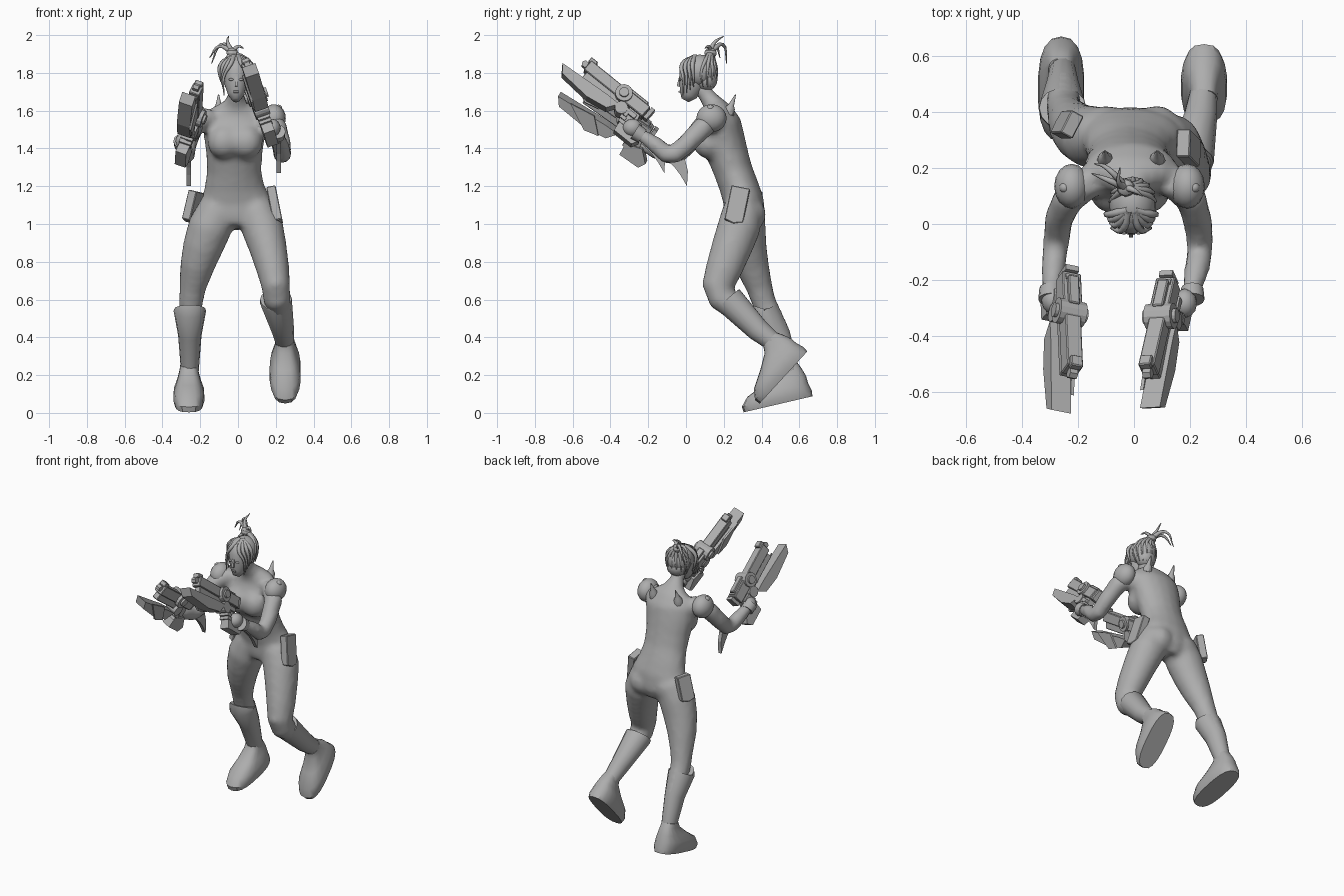
import bpy, bmesh, math
from mathutils import Vector, Matrix

if "Cube" in bpy.data.objects:
    bpy.data.objects.remove(bpy.data.objects["Cube"])

grey = bpy.data.materials.new("plain grey")
grey.use_nodes = True
grey.diffuse_color = (0.42, 0.42, 0.42, 1)
grey.node_tree.nodes["Principled BSDF"].inputs["Base Color"].default_value = (0.42, 0.42, 0.42, 1)


def finish(bm, name, smooth=None):
    bmesh.ops.recalc_face_normals(bm, faces=bm.faces)
    mesh = bpy.data.meshes.new(name)
    bm.to_mesh(mesh)
    bm.free()
    obj = bpy.data.objects.new(name, mesh)
    bpy.context.scene.collection.objects.link(obj)
    mesh.materials.append(grey)
    if smooth:
        bpy.ops.object.select_all(action="DESELECT")
        bpy.context.view_layer.objects.active = obj
        obj.select_set(True)
        bpy.ops.object.shade_smooth_by_angle(angle=math.radians(smooth))
    return obj


def skin_rings(bm, rings):
    n = len(rings[0])
    vs = [[bm.verts.new(p) for p in r] for r in rings]
    for lo, hi in zip(vs, vs[1:]):
        for i in range(n):
            bm.faces.new((lo[i], lo[(i + 1) % n], hi[(i + 1) % n], hi[i]))
    bm.faces.new(vs[0])
    bm.faces.new(vs[-1][::-1])


def loft(bm, path, n=16):
    """Tube through (x, y, z, half width, half depth) stations."""
    pts = [Vector(p[:3]) for p in path]
    rings = []
    for i, p in enumerate(path):
        t = (pts[min(i + 1, len(pts) - 1)] - pts[max(i - 1, 0)]).normalized()
        a = (Vector((1, 0, 0)) - t * t.x).normalized()
        b = t.cross(a)
        rings.append([pts[i] + a * p[3] * math.cos(k * math.tau / n)
                      + b * p[-1] * math.sin(k * math.tau / n) for k in range(n)])
    skin_rings(bm, rings)


def ball(bm, loc, size, u=16, v=10):
    m = Matrix.Translation(loc) @ Matrix.Diagonal((*size, 1))
    bmesh.ops.create_uvsphere(bm, u_segments=u, v_segments=v, radius=1, matrix=m)


def box(bm, frame, loc, size):
    m = frame @ Matrix.Translation(loc) @ Matrix.Diagonal((*size, 1))
    bmesh.ops.create_cube(bm, size=1, matrix=m)


def prism(bm, frame, outline, width, shift=0):
    """Side outline in the frame's yz plane, extruded along its x axis."""
    skin_rings(bm, [[frame @ Vector((shift + s * width / 2, *p)) for p in outline] for s in (-1, 1)])


def disc(bm, frame, loc, radius, width, n=14):
    m = frame @ Matrix.Translation(loc) @ Matrix.Rotation(math.pi / 2, 4, "Y")
    bmesh.ops.create_cone(bm, cap_ends=True, segments=n, radius1=radius, radius2=radius, depth=width, matrix=m)


# Body: overlapping lofts fused into one skin
bm = bmesh.new()
loft(bm, [(-.01, .30, .98, .09, .09), (-.01, .31, 1.04, .185, .11), (-.01, .305, 1.12, .187, .108),
          (-.02, .28, 1.2, .16, .104), (-.02, .25, 1.28, .145, .103), (-.02, .22, 1.37, .15, .11),
          (-.02, .2, 1.45, .162, .112), (-.01, .185, 1.54, .172, .105), (-.01, .17, 1.6, .15, .072),
          (-.01, .14, 1.64, .068, .053), (-.01, .11, 1.68, .044, .045), (-.01, .07, 1.74, .044, .045)])
ball(bm, (-.015, .125, 1.44), (.09, .08, .085))
for s in (-1, 1):
    ball(bm, (-.015 + s * .06, .125, 1.435), (.088, .09, .092))
    ball(bm, (-.01 + s * .09, .335, 1.05), (.09, .09, .09))
loft(bm, [(-.10, .31, 1.08, .11, .105), (-.15, .31, .98, .117, .113), (-.185, .325, .88, .108, .103),
          (-.215, .35, .78, .093, .09), (-.24, .39, .66, .07, .07), (-.25, .415, .58, .064, .064),
          (-.255, .49, .43, .055, .06), (-.255, .55, .22, .042, .045)])
loft(bm, [(.09, .30, 1.08, .1, .105), (.13, .28, .98, .113, .115), (.16, .24, .87, .1, .108),
          (.185, .2, .76, .088, .098), (.2, .17, .67, .076, .087), (.205, .185, .61, .074, .074),
          (.22, .29, .53, .06, .064), (.24, .39, .43, .05, .05), (.25, .475, .36, .042, .042)])
loft(bm, [(.13, .16, 1.57, .06), (.205, .09, 1.51, .058), (.23, 0, 1.42, .053), (.235, -.065, 1.365, .05),
          (.235, -.1, 1.365, .047), (.225, -.155, 1.415, .047), (.205, -.25, 1.48, .033)], 12)
loft(bm, [(-.15, .16, 1.57, .06), (-.235, .09, 1.52, .058), (-.268, .02, 1.43, .053), (-.275, -.045, 1.365, .05),
          (-.28, -.09, 1.36, .047), (-.288, -.16, 1.39, .045), (-.295, -.25, 1.43, .033)], 12)
body = finish(bm, "body")
rm = body.modifiers.new("fuse", "REMESH")
rm.mode, rm.voxel_size, rm.use_smooth_shade = "VOXEL", .018, True
sm = body.modifiers.new("soften", "SMOOTH")
sm.factor, sm.iterations = .5, 5

# Boots: flared shaft and chunky foot
shafts = {"right": [(-.255, .415, .55, .083, .078), (-.255, .412, .54, .086, .081), (-.255, .485, .41, .062, .07),
                    (-.255, .552, .22, .047, .05)],
          "left": [(.2, .225, .6, .083, .078), (.2, .23, .595, .086, .081), (.237, .38, .44, .06, .062),
                   (.25, .48, .36, .048, .048)]}
soles = {"right": (-.26, (.305, .003), (.67, .088)), "left": (.25, (.39, .05), (.642, .325))}
for side, path in shafts.items():
    bm = bmesh.new()
    loft(bm, path, 14)
    finish(bm, side + "_boot_shaft", 35)
    x, toe, heel = soles[side]
    toe, heel = Vector((x, *toe)), Vector((x, *heel))
    mid, d = (toe + heel) / 2, (heel - toe).normalized()
    up = Vector((1, 0, 0)).cross(d)
    rings = []
    for shift, h, hw, hl in ((0, 0, .074, .187), (0, .03, .083, .19), (.015, .075, .08, .165),
                             (.06, .115, .063, .118), (.095, .16, .05, .068), (.1, .19, .046, .05)):
        ring = []
        for k in range(18):
            c, s = math.cos(k * math.tau / 18), math.sin(k * math.tau / 18)
            c, s = math.copysign(abs(c) ** .75, c), math.copysign(abs(s) ** .75, s)
            ring.append(mid + d * (shift + hl * c) + up * h + Vector((hw * s, 0, 0)))
        rings.append(ring)
    bm = bmesh.new()
    skin_rings(bm, rings)
    finish(bm, side + "_boot_foot", 35)

# Thigh pouches
for side, loc, rot, size in (("left", (.195, .27, 1.095), (-.2, -.2, 0), (.05, .1, .2)),
                             ("right", (-.24, .355, 1.09), (-.12, .2, -.5), (.05, .09, .17))):
    bm = bmesh.new()
    frame = Matrix.Translation(loc)
    for axis, angle in zip("ZYX", reversed(rot)):
        frame = frame @ Matrix.Rotation(angle, 4, axis)
    w, h = size[1] / 2, size[2] / 2
    prism(bm, frame, [(-w, -h * .85), (0, -h), (w, -h * .85), (w, h), (-w, h)], size[0])
    bmesh.ops.bevel(bm, geom=bm.edges[:], offset=.004, segments=1, affect="EDGES")
    finish(bm, side + "_thigh_pouch")

# Shoulder pads, back spikes and forearm fins
for side, x, sx, fin in (("left", .19, 1, (.215, -.2, 1.41)), ("right", -.222, -1, (-.26, -.08, 1.34))):
    bm = bmesh.new()
    ball(bm, (x, .135, 1.56), (.063, .08, .074))
    ball(bm, (x + sx * .025, .13, 1.612), (.02, .02, .02), 10, 6)
    finish(bm, side + "_shoulder_pad", 40)
    bm = bmesh.new()
    bx = -.01 + sx * .093
    loft(bm, [(bx, .225, 1.58, .03), (bx, .235, 1.615, .026), (bx, .24, 1.63, .016), (bx, .262, 1.685, .003)], 10)
    finish(bm, side + "_back_spike", 35)
    bm = bmesh.new()
    prism(bm, Matrix.Translation(fin), [(-.04, .02), (.03, .03), (.075, 0), (.09, -.06), (.085, -.14),
                                        (.05, -.08), (.02, -.04)], .024)
    finish(bm, side + "_forearm_fin")

# Pistols, built in a frame whose y axis runs to the muzzle
for side, muzzle, rear, sx, drop in (("left", (.05, -.53, 1.84), (.125, -.2, 1.575), 1, .012),
                                     ("right", (-.22, -.53, 1.72), (-.235, -.18, 1.475), -1, .045)):
    f = (Vector(muzzle) - Vector(rear)).normalized()
    up = Vector((-sx * .35, 0, 1))
    up = (up - f * up.dot(f)).normalized()
    frame = Matrix((f.cross(up), f, up)).transposed().to_4x4()
    frame.translation = muzzle
    bm = bmesh.new()
    box(bm, frame, (0, -.15, 0), (.06, .28, .065))
    box(bm, frame, (0, -.33, 0), (.072, .17, .07))
    box(bm, frame, (0, -.33, .04), (.04, .12, .025))
    box(bm, frame, (0, -.02, .035), (.045, .045, .03))
    box(bm, frame, (0, -.15, -.045), (.04, .24, .06))
    bmesh.ops.bevel(bm, geom=bm.edges[:], offset=.004, segments=1, affect="EDGES")
    disc(bm, frame, (0, .005, 0), .02, .03, 6)
    disc(bm, frame, (0, -.26, 0), .047, .1)
    disc(bm, frame, (0, -.26, 0), .026, .125)
    for y in (-.39, -.43):
        box(bm, frame, (0, y, .005), (.05, .022, .07))
    finish(bm, side + "_pistol_frame")
    bm = bmesh.new()
    low = frame @ Matrix.Translation((0, 0, -drop))
    prism(bm, low, [(.095, -.07), (.06, -.115), (-.12, -.13), (-.24, -.11), (-.28, -.05), (-.2, -.05)], .075)
    prism(bm, low, [(.02, -.06), (-.12, -.04), (-.2, -.12), (-.12, -.14)], .012, sx * .042)
    finish(bm, side + "_pistol_blade")
    bm = bmesh.new()
    prism(bm, frame, [(-.32, 0), (-.39, 0), (-.43, -.15), (-.37, -.15)], .04)
    prism(bm, frame, [(-.34, -.12), (-.43, -.09), (-.49, -.15), (-.47, -.19), (-.35, -.19)], .06)
    disc(bm, frame, (0, -.3, -.07), .035, .08)
    finish(bm, side + "_pistol_grip")
    # Gloved hand wrapped round the grip, with a wrist cuff
    bm = bmesh.new()
    out = Vector(((.208 if sx > 0 else -.298), -.26, (1.485 if sx > 0 else 1.435)))
    grip = frame @ Vector((0, -.36, -.1))
    ball(bm, out.lerp(grip, .4), (.044, .052, .047), 12, 8)
    for k in range(4):
        box(bm, frame, (0, -.325 - k * .008, -.06 - k * .022), (.066, .035, .019))
    box(bm, frame, (-sx * .025, -.36, -.06), (.02, .06, .025))
    loft(bm, [(*(out + Vector((0, .03, -.02))), .04), (*(out + Vector((0, -.01, .005))), .044)], 12)
    finish(bm, side + "_hand", 35)

# Head with face
bm = bmesh.new()
loft(bm, [(-.01, -.005, 1.655, .02, .022), (-.01, .012, 1.685, .043, .048), (-.01, .03, 1.735, .06, .068),
          (-.01, .04, 1.8, .067, .077), (-.01, .05, 1.85, .056, .065), (-.01, .055, 1.88, .02, .02)], 18)
finish(bm, "head", 60)
bm = bmesh.new()
prism(bm, Matrix.Translation((-.01, -.033, 1.735)), [(.01, -.01), (-.016, -.005), (-.004, .045), (.01, .045)], .014)
prism(bm, Matrix.Translation((-.01, -.033, 1.7)), [(.015, -.01), (-.006, -.004), (-.006, .004), (.015, .01)], .026)
for s in (-1, 1):
    ball(bm, (-.01 + s * .026, -.03, 1.765), (.014, .008, .007), 8, 6)
finish(bm, "face_features", 40)

# Hair: cap, bun and tapered locks
bm = bmesh.new()
ball(bm, (-.005, .072, 1.81), (.083, .097, .087), 18, 10)
ball(bm, (-.005, .105, 1.765), (.066, .062, .062), 14, 8)
finish(bm, "hair_cap", 30)
bm = bmesh.new()
ball(bm, (-.03, .13, 1.905), (.033, .033, .028), 10, 6)
finish(bm, "hair_bun", 30)


def lock(name, pts, width):
    cu = bpy.data.curves.new(name, "CURVE")
    cu.dimensions, cu.bevel_depth, cu.bevel_resolution, cu.resolution_u = "3D", width, 1, 4
    sp = cu.splines.new("BEZIER")
    sp.bezier_points.add(len(pts) - 1)
    for i, (bp, p) in enumerate(zip(sp.bezier_points, pts)):
        bp.co, bp.radius = p, 1 - .85 * i / (len(pts) - 1)
        bp.handle_left_type = bp.handle_right_type = "AUTO"
    cu.materials.append(grey)
    bpy.context.scene.collection.objects.link(bpy.data.objects.new(name, cu))


root = (-.03, .13, 1.91)
tails = [((-.055, .15, 1.96), (-.05, .2, 1.995)), ((-.09, .195, 1.95), (-.14, .215, 1.85)),
         ((-.1, .16, 1.94), (-.15, .18, 1.88)), ((.0, .12, 1.94), (.03, .1, 1.93))]
for i, (a, b) in enumerate(tails):
    lock(f"hair_tail_{i}", (root, a, b), .016)
for s in (-1, 1):
    for i in range(4):
        x, y = .03 + i * .017, -.005 + i * .018
        lock(f"hair_fringe_{s}_{i}", ((-.01 + s * .01, .05, 1.885), (-.01 + s * x, y - .015, 1.845),
                                      (-.01 + s * (.066 + i * .006), y - .01, 1.775),
                                      (-.01 + s * .064, y - .01, 1.68 + i * .015)), .017)
# Swept back strands running up to the bun
for i in range(9):
    a = math.pi * i / 8
    c, s = math.cos(a), math.sin(a)
    lock(f"hair_back_{i}", (root, (-.005 + .06 * c, .1 + .05 * s, 1.86), (-.005 + .08 * c, .08 + .084 * s, 1.8),
                            (-.005 + .06 * c, .09 + .06 * s, 1.725)), .015)
